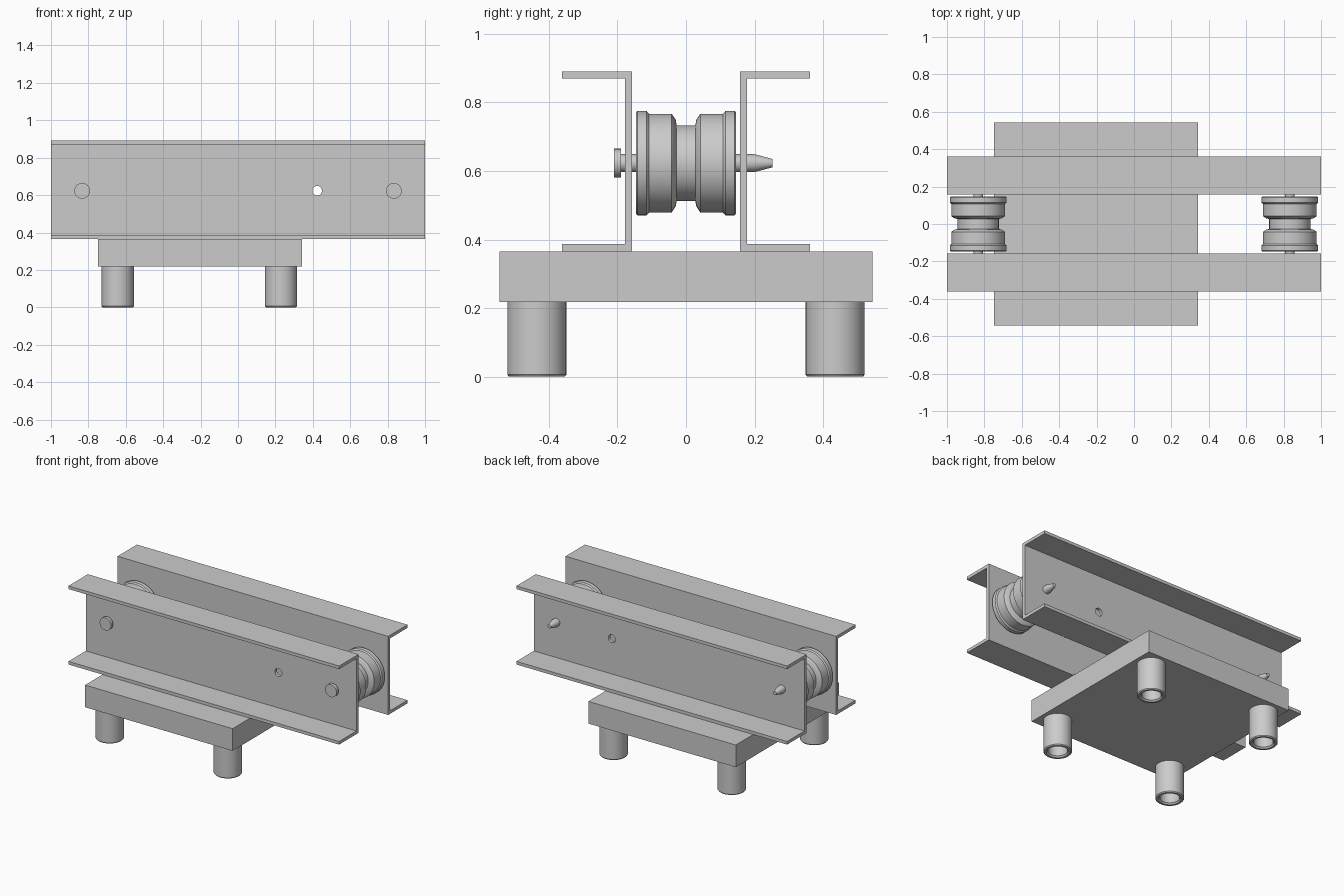
import bpy, bmesh, math
from mathutils import Matrix

if "Cube" in bpy.data.objects:
    bpy.data.objects.remove(bpy.data.objects["Cube"])

AXLE_Z = 0.623
WHEEL_X = (-0.833, 0.833)
ALONG_Y = Matrix.Rotation(-math.pi / 2, 4, 'X')


def add_object(name, bm, smooth=False):
    bmesh.ops.recalc_face_normals(bm, faces=bm.faces)
    mesh = bpy.data.meshes.new(name)
    bm.to_mesh(mesh)
    bm.free()
    ob = bpy.data.objects.new(name, mesh)
    bpy.context.collection.objects.link(ob)
    bpy.ops.object.select_all(action='DESELECT')
    ob.select_set(True)
    bpy.context.view_layer.objects.active = ob
    if smooth:
        bpy.ops.object.shade_smooth_by_angle(angle=math.radians(30))
    return ob


def lathe(name, profile, loc, rot=Matrix.Identity(4), closed=False, n=64):
    """Turn a (radius, height) profile around its axis; open ends get caps."""
    bm = bmesh.new()
    rings = [[bm.verts.new((r * math.cos(2 * math.pi * i / n),
                            r * math.sin(2 * math.pi * i / n), h)) for i in range(n)]
             for r, h in profile]
    pairs = list(zip(rings, rings[1:]))
    if closed:
        pairs.append((rings[-1], rings[0]))
    else:
        bm.faces.new(rings[0])
        bm.faces.new(rings[-1])
    for a, b in pairs:
        for i in range(n):
            j = (i + 1) % n
            bm.faces.new((a[i], a[j], b[j], b[i]))
    bm.transform(Matrix.Translation(loc) @ rot)
    return add_object(name, bm, smooth=True)


def channel(name, side):
    """C-section rail with its flanges pointing outwards."""
    y0, y1, t, z0, z1 = 0.157, 0.361, 0.021, 0.366, 0.891
    section = [(y0, z0), (y1, z0), (y1, z0 + t), (y0 + t, z0 + t),
               (y0 + t, z1 - t), (y1, z1 - t), (y1, z1), (y0, z1)]
    bm = bmesh.new()
    face = bm.faces.new([bm.verts.new((-1, side * y, z)) for y, z in section])
    ext = bmesh.ops.extrude_face_region(bm, geom=[face])
    new = [v for v in ext['geom'] if isinstance(v, bmesh.types.BMVert)]
    bmesh.ops.translate(bm, verts=new, vec=(2, 0, 0))
    return add_object(name, bm)


def drill(ob, x, side):
    cutter = lathe("hole_cutter", [(0.026, -0.05), (0.026, 0.05)],
                   (x, side * 0.168, AXLE_Z), ALONG_Y, n=48)
    cutter.hide_render = True
    mod = ob.modifiers.new("hole", 'BOOLEAN')
    mod.operation = 'DIFFERENCE'
    mod.solver = 'EXACT'
    mod.object = cutter
    bpy.context.view_layer.objects.active = ob
    bpy.ops.object.modifier_apply(modifier=mod.name)
    bpy.data.objects.remove(cutter)


# Rails with a spare pin hole
for side, label in ((-1, "front"), (1, "back")):
    rail = channel(label + "_rail", side)
    drill(rail, 0.423, side)

# Base plate
bm = bmesh.new()
bmesh.ops.create_cube(bm, size=1)
bm.transform(Matrix.Translation((-0.204, 0, 0.292))
             @ Matrix.Diagonal((1.09, 1.088, 0.148, 1)))
add_object("base_plate", bm)

# Hollow legs
leg = [(0.086, 0.219), (0.086, 0.006), (0.081, 0), (0.068, 0),
       (0.059, 0.009), (0.059, 0.219)]
for x in (-0.643, 0.23):
    for y in (-0.435, 0.435):
        lathe("leg", leg, (x, y, 0), closed=True)

# Grooved rollers (half profile mirrored) on headed, tapered pins
half = [(0.03, -0.146), (0.148, -0.146), (0.152, -0.142), (0.152, -0.115),
        (0.144, -0.108), (0.144, -0.042), (0.126, -0.030), (0.110, -0.027)]
roller = half + [(r, -y) for r, y in reversed(half)]
pin = [(0.042, -0.210), (0.042, -0.189), (0.026, -0.189), (0.026, 0.200),
       (0.012, 0.253)]
for x in WHEEL_X:
    lathe("roller", roller, (x, 0, AXLE_Z), ALONG_Y, closed=True)
    lathe("axle_pin", pin, (x, 0, AXLE_Z), ALONG_Y)
